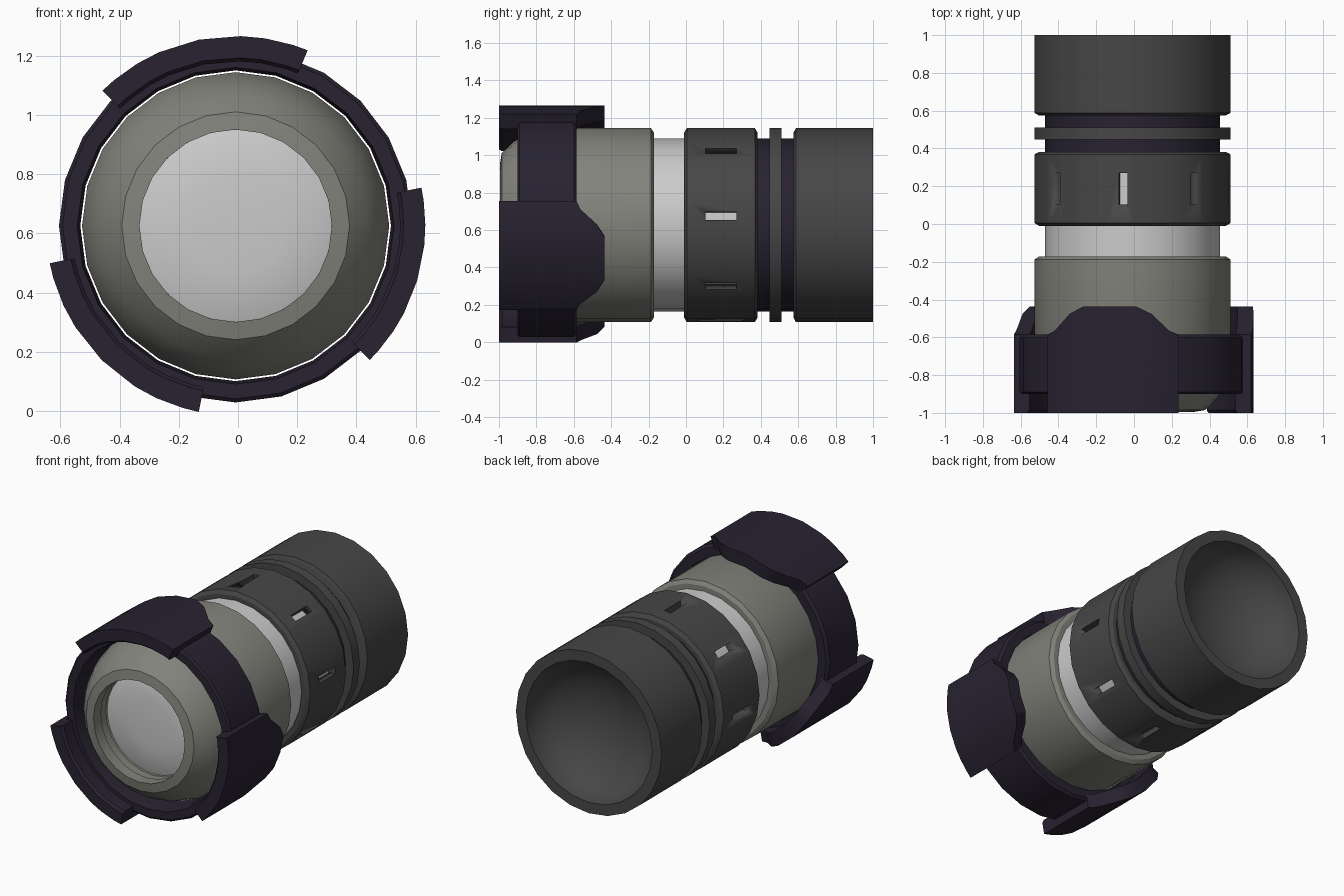
import bpy, bmesh, math
from mathutils import Matrix

if "Cube" in bpy.data.objects:
    bpy.data.objects.remove(bpy.data.objects["Cube"])

CX, CZ, R = -0.008, 0.626, 0.519     # barrel axis and radius


def mat(name, rgb):
    m = bpy.data.materials.new(name)
    m.diffuse_color = (*rgb, 1)
    m.use_nodes = True
    m.node_tree.nodes["Principled BSDF"].inputs["Base Color"].default_value = m.diffuse_color
    return m


DARK = mat("dark_grey", (0.062, 0.062, 0.062))
WARM = mat("warm_grey", (0.225, 0.225, 0.20))
PURPLE = mat("dark_purple", (0.021, 0.016, 0.030))
SILVER = mat("silver", (0.52, 0.52, 0.52))


def finish(name, bm, material, angle=30):
    bmesh.ops.remove_doubles(bm, verts=bm.verts, dist=1e-5)
    bmesh.ops.recalc_face_normals(bm, faces=bm.faces)
    me = bpy.data.meshes.new(name)
    bm.to_mesh(me)
    bm.free()
    ob = bpy.data.objects.new(name, me)
    bpy.context.collection.objects.link(ob)
    me.materials.append(material)
    bpy.ops.object.select_all(action='DESELECT')
    ob.select_set(True)
    bpy.context.view_layer.objects.active = ob
    bpy.ops.object.shade_smooth_by_angle(angle=math.radians(angle))
    return ob


def polar(a, r, y):
    return (CX + r * math.cos(a), y, CZ + r * math.sin(a))


def lathe(name, profile, material, n=24, closed=True):
    """Spin (y, radius) points round the barrel axis."""
    bm = bmesh.new()
    rings = [[bm.verts.new(polar(2 * math.pi * i / n, r, y)) for i in range(n)]
             if r > 0 else [bm.verts.new(polar(0, 0, y))] * n for y, r in profile]
    pairs = list(zip(rings, rings[1:])) + ([(rings[-1], rings[0])] if closed else [])
    for a, b in pairs:
        for i in range(n):
            j = (i + 1) % n
            quad = list(dict.fromkeys((a[i], a[j], b[j], b[i])))
            if len(quad) > 2:
                bm.faces.new(quad)
    return finish(name, bm, material)


# Rear cup with a rounded bowl inside
bowl = [(1 - 0.3 * math.sin(t * math.pi / 16), 0.45 * math.cos(t * math.pi / 16)) for t in range(8)]
lathe("rear_cup", [(0.575, 0), (0.575, 0.495), (0.588, R), (1.0, R)] + bowl + [(0.7, 0)],
      DARK, closed=False)

# Cores showing in the grooves
lathe("rear_core", [(0.35, 0), (0.35, 0.463), (0.59, 0.463), (0.59, 0)], PURPLE, closed=False)
lathe("silver_core", [(-0.2, 0), (-0.2, 0.463), (0.35, 0.463), (0.35, 0)], SILVER, closed=False)
lathe("thin_ring", [(0.447, 0.45), (0.447, R), (0.51, R), (0.51, 0.45)], DARK)

# Middle sleeve with eight slots
sleeve = lathe("slotted_sleeve", [(-0.01, 0.468), (-0.01, 0.495), (0.005, R),
                                  (0.368, R), (0.382, 0.495), (0.382, 0.468)], DARK)
bm = bmesh.new()
for k in range(8):
    a = math.radians(5.5 + 45 * k)
    m = (Matrix.Translation((CX, 0.187, CZ)) @ Matrix.Rotation(-a, 4, 'Y')
         @ Matrix.Translation((0.5, 0, 0)) @ Matrix.Diagonal((0.12, 0.165, 0.044, 1)))
    bmesh.ops.create_cube(bm, size=1, matrix=m)
cutter = finish("slot_cutter", bm, DARK)
cutter.hide_render = True
mod = sleeve.modifiers.new("slots", 'BOOLEAN')
mod.object, mod.solver = cutter, 'EXACT'
bpy.context.view_layer.objects.active = sleeve
bpy.ops.object.modifier_apply(modifier=mod.name)
bpy.data.objects.remove(cutter)

# Front head with rounded bezel and stepped lens recess
lathe("front_head", [(-0.172, 0.44), (-0.172, 0.495), (-0.188, R), (-0.76, R), (-0.85, 0.487),
                     (-0.92, 0.448), (-0.985, 0.385), (-0.995, 0.325), (-0.92, 0.325),
                     (-0.92, 0.332), (-0.86, 0.332), (-0.84, 0.30)], WARM)
lathe("lens", [(-0.85, 0.335), (-0.858, 0.32), (-0.872, 0.16), (-0.876, 0)],
      SILVER, n=48, closed=False)

# Guard band round the head
lathe("guard_band", [(-0.9, 0.535), (-0.9, 0.585), (-0.89, 0.597), (-0.6, 0.597),
                     (-0.585, 0.58), (-0.585, 0.525), (-0.84, 0.525)], PURPLE)


# Three raised guard lugs with arched rear edges
def lug(name, a0, a1):
    rear = [(0, -0.585), (0.07, -0.565), (0.2, -0.475), (0.31, -0.436),
            (0.5, -0.436), (0.69, -0.436), (0.8, -0.475), (0.93, -0.565), (1, -0.585)]
    bm = bmesh.new()
    cols = []
    for f, y in rear:
        a = math.radians(a0 + (a1 - a0) * f)
        cols.append([bm.verts.new(polar(a, r, yy)) for r, yy in
                     ((0.556, -0.985), (0.568, -1.0), (0.641, -1.0), (0.641, y), (0.556, y))])
    for p, q in zip(cols, cols[1:]):
        for i in range(5):
            j = (i + 1) % 5
            bm.faces.new((p[i], p[j], q[j], q[i]))
    bm.faces.new(cols[0])
    bm.faces.new(cols[-1])
    finish(name, bm, PURPLE)


for i, (a0, a1) in enumerate([(67.7, 134.6), (191.4, 258.8), (-45, 11.6)]):
    lug(f"guard_lug_{i + 1}", a0, a1)
